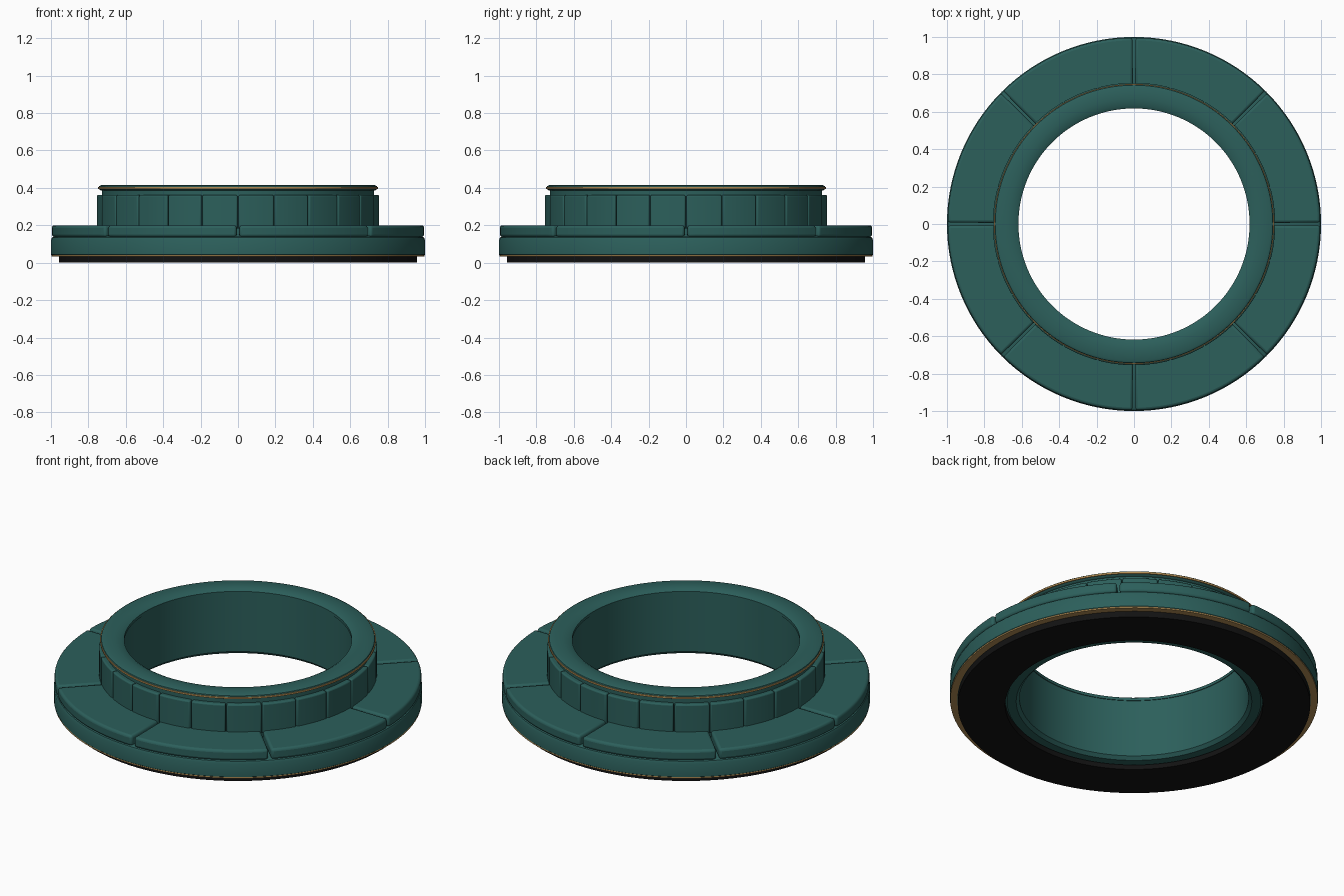
import bpy, bmesh
from math import cos, sin, pi, radians

if "Cube" in bpy.data.objects:
    bpy.data.objects.remove(bpy.data.objects["Cube"])


def material(name, color):
    m = bpy.data.materials.new(name)
    m.diffuse_color = color
    m.use_nodes = True
    m.node_tree.nodes["Principled BSDF"].inputs["Base Color"].default_value = m.diffuse_color
    return m


teal = material("teal_paint", (0.025, 0.115, 0.105, 1))
brass = material("brass", (0.45, 0.27, 0.09, 1))
rubber = material("black_rubber", (0.006, 0.006, 0.006, 1))


def lathe(name, profile, mat, a0=0.0, a1=2 * pi, steps=128, bevel=0.0):
    """Sweep a closed (radius, z) profile around z, fully or over one sector."""
    full = a1 - a0 > 2 * pi - 1e-4
    bm = bmesh.new()
    rows = []
    for i in range(steps if full else steps + 1):
        a = a0 + (a1 - a0) * i / steps
        rows.append([bm.verts.new((r * cos(a), r * sin(a), z)) for r, z in profile])
    n = len(profile)
    for i in range(steps):
        p, q = rows[i], rows[(i + 1) % len(rows)]
        for j in range(n):
            k = (j + 1) % n
            bm.faces.new((p[j], q[j], q[k], p[k]))
    if not full:
        bm.faces.new(rows[0])
        bm.faces.new(rows[-1][::-1])
    bmesh.ops.recalc_face_normals(bm, faces=bm.faces)
    me = bpy.data.meshes.new(name)
    bm.to_mesh(me)
    bm.free()
    me.materials.append(mat)
    ob = bpy.data.objects.new(name, me)
    bpy.context.collection.objects.link(ob)
    bpy.ops.object.select_all(action='DESELECT')
    ob.select_set(True)
    bpy.context.view_layer.objects.active = ob
    bpy.ops.object.shade_smooth_by_angle(angle=radians(35))
    if bevel:
        b = ob.modifiers.new("rounded_edges", 'BEVEL')
        b.width, b.segments, b.limit_method = bevel, 3, 'ANGLE'
        b.angle_limit = radians(40)
    return ob


def box(r0, r1, z0, z1):
    return [(r0, z0), (r1, z0), (r1, z1), (r0, z1)]


# rubber foot and lower trim line
lathe("rubber_foot", box(0.70, 0.957, 0.0, 0.04), rubber)
lathe("lower_trim", box(0.96, 0.998, 0.034, 0.044), brass)

# flange and neck turned as one body
lathe("body", [(0.69, 0.022), (0.69, 0.036), (0.992, 0.036), (1.0, 0.044), (1.0, 0.122),
               (0.994, 0.135), (0.98, 0.142), (0.728, 0.142), (0.728, 0.39),
               (0.622, 0.39), (0.622, 0.04), (0.64, 0.022)], teal)

# eight flange plates, split every 45 degrees
for i in range(8):
    a = i * pi / 4
    lathe(f"flange_plate_{i + 1}", box(0.735, 0.996, 0.138, 0.2), teal,
          a + 0.008, a + pi / 4 - 0.008, 16, 0.014)

# twenty-four staves around the neck
for i in range(24):
    a = i * pi / 12
    lathe(f"neck_stave_{i + 1}", box(0.715, 0.755, 0.18, 0.362), teal,
          a + 0.004, a + pi / 12 - 0.004, 6, 0.008)

# rim cap and its trim line
lathe("rim_cap", [(0.618, 0.385), (0.73, 0.385), (0.742, 0.392), (0.746, 0.4), (0.742, 0.41),
                  (0.73, 0.416), (0.67, 0.416), (0.635, 0.412), (0.618, 0.402)], teal)
lathe("rim_trim", box(0.735, 0.749, 0.394, 0.404), brass)
